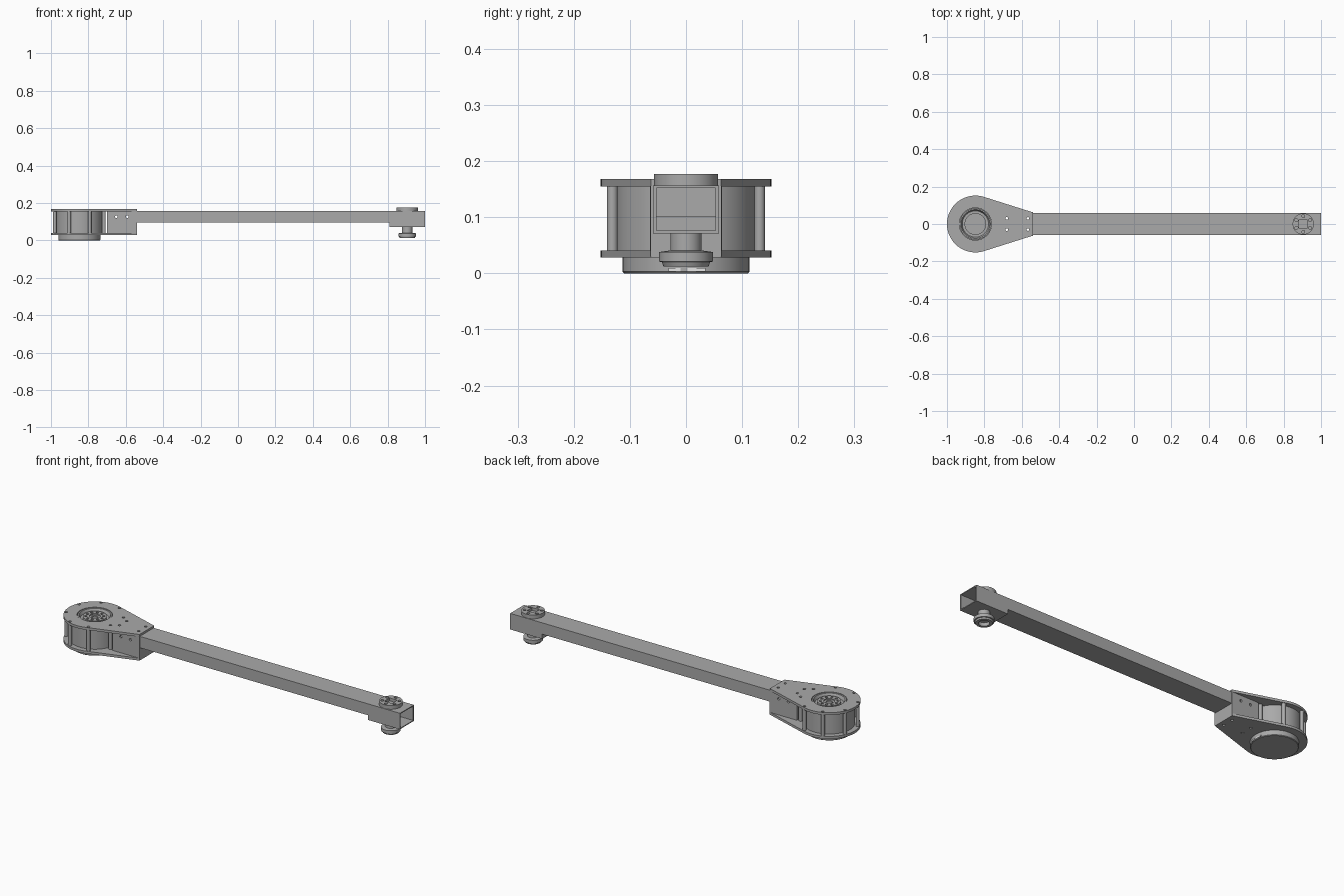
import bpy, bmesh
from math import pi, cos, sin, radians, atan2, acos, hypot

if "Cube" in bpy.data.objects:
    bpy.data.objects.remove(bpy.data.objects["Cube"], do_unlink=True)


def material(name, rgb):
    m = bpy.data.materials.new(name)
    m.use_nodes = True
    m.diffuse_color = (*rgb, 1)
    m.node_tree.nodes["Principled BSDF"].inputs["Base Color"].default_value = (*rgb, 1)
    return m


GREY = material("machined grey", (0.4, 0.4, 0.4))
WHITE = material("connector white", (0.95, 0.95, 0.95))
MOTOR_X, PIN_X = -0.848, 0.905


def finish(name, bm, mat=GREY):
    bmesh.ops.recalc_face_normals(bm, faces=bm.faces)
    me = bpy.data.meshes.new(name)
    bm.to_mesh(me)
    bm.free()
    ob = bpy.data.objects.new(name, me)
    bpy.context.collection.objects.link(ob)
    me.materials.append(mat)
    return ob


def box(name, x, y, z, mat=GREY):
    bm = bmesh.new()
    bmesh.ops.create_cube(bm, size=1)
    for v in bm.verts:
        v.co = [lo + (c + 0.5) * (hi - lo) for c, (lo, hi) in zip(v.co, (x, y, z))]
    return finish(name, bm, mat)


def lathe(name, cx, profile, cy=0, steps=64):
    bm = bmesh.new()
    vs = [bm.verts.new((cx + r, cy, z)) for r, z in profile]
    es = [bm.edges.new(p) for p in zip(vs, vs[1:])]
    bmesh.ops.spin(bm, geom=vs + es, cent=(cx, cy, 0), axis=(0, 0, 1),
                   angle=2 * pi, steps=steps, use_duplicate=False)
    bmesh.ops.remove_doubles(bm, verts=bm.verts, dist=1e-5)
    return finish(name, bm)


def rod(name, x, y, r, z0, z1, steps=16):
    return lathe(name, x, [(0, z0), (r, z0), (r, z1), (0, z1)], y, steps)


def cross_rod(x, z, r):
    ob = rod("cutter", 0, 0, r, -0.2, 0.2)
    for v in ob.data.vertices:
        a, b, c = v.co
        v.co = (x + a, c, z - b)
    return ob


def activate(ob):
    bpy.ops.object.select_all(action="DESELECT")
    ob.select_set(True)
    bpy.context.view_layer.objects.active = ob


def cut(ob, cutters):
    for c in cutters:
        c.hide_render = True
        mod = ob.modifiers.new("cut", "BOOLEAN")
        mod.operation, mod.solver, mod.object = "DIFFERENCE", "EXACT", c
        activate(ob)
        bpy.ops.object.modifier_apply(modifier=mod.name)
        bpy.data.objects.remove(c, do_unlink=True)


def ring(cx, r, n, start=0):
    return [(cx + r * cos(start + 2 * pi * i / n), r * sin(start + 2 * pi * i / n))
            for i in range(n)]


POSTS = ring(MOTOR_X, 0.142, 8, pi / 8)
CLAMP_HOLES = [(x, y) for x in (-0.68, -0.567) for y in (-0.03, 0.03)]


def clamp_cutters():
    return [rod("cutter", x, y, 0.007, -0.1, 0.3) for x, y in CLAMP_HOLES]


# Teardrop side plates: an arc joined by tangents to a narrow square end
def teardrop(name, z0, z1):
    R, dx, hw = 0.152, 0.308, 0.062
    a0 = atan2(hw, dx) + acos(R / hypot(dx, hw))
    bm = bmesh.new()
    pts = [(MOTOR_X + dx, hw)]
    for i in range(49):
        a = a0 + (2 * pi - 2 * a0) * i / 48
        pts.append((MOTOR_X + R * cos(a), R * sin(a)))
    pts.append((MOTOR_X + dx, -hw))
    f = bm.faces.new([bm.verts.new((x, y, z0)) for x, y in pts])
    up = bmesh.ops.extrude_face_region(bm, geom=[f])["geom"]
    bmesh.ops.translate(bm, vec=(0, 0, z1 - z0),
                        verts=[g for g in up if isinstance(g, bmesh.types.BMVert)])
    return finish(name, bm)


top_plate = teardrop("top_plate", 0.155, 0.168)
cut(top_plate, [rod("cutter", MOTOR_X, 0, 0.086, 0.1, 0.3, 64)] + clamp_cutters()
    + [rod("cutter", x, y, 0.007, 0.162, 0.3) for x, y in POSTS])
bottom_plate = teardrop("bottom_plate", 0.028, 0.041)
cut(bottom_plate, clamp_cutters())

# Motor with stepped output face, and the posts around it
motor = lathe("motor", MOTOR_X, [
    (0, 0.035), (0.125, 0.035), (0.125, 0.156), (0.084, 0.156), (0.084, 0.166),
    (0.077, 0.166), (0.070, 0.150), (0.058, 0.150), (0.058, 0.161),
    (0.027, 0.161), (0.027, 0.155), (0.016, 0.155), (0.016, 0.148), (0, 0.148)])
cut(motor, [rod("cutter", x, y, 0.007, 0.154, 0.2, 12) for x, y in ring(MOTOR_X, 0.043, 10)])
for i, (x, y) in enumerate(POSTS):
    rod(f"post_{i + 1}", x, y, 0.0095, 0.035, 0.158)

# Motor base cap with connectors on its inner side
lathe("motor_cap", MOTOR_X, [(0, 0), (0.110, 0), (0.113, 0.003), (0.113, 0.032), (0, 0.032)])
for side, y in (("right", (-0.031, -0.010)), ("left", (0.003, 0.035))):
    box(f"connector_{side}", (-0.743, -0.734), y, (0.003, 0.010), WHITE)

# Clamp block holding the arm
clamp = box("clamp_block", (-0.70, -0.54), (-0.063, 0.063), (0.030, 0.156))
cut(clamp, [box("cutter", (-0.69, -0.5), (-0.057, 0.057), (0.095, 0.155))] + clamp_cutters()
    + [cross_rod(x, 0.127, 0.007) for x in (-0.65, -0.593)])

# Hollow arm and its open end box
arm = box("arm_tube", (-0.69, 0.815), (-0.059, 0.059), (0.096, 0.157))
cut(arm, [box("cutter", (-0.8, 1.1), (-0.053, 0.053), (0.101, 0.152))] + clamp_cutters()
    + [cross_rod(x, 0.127, 0.007) for x in (-0.65, -0.593)])
end_box = box("end_box", (0.81, 1.0), (-0.059, 0.059), (0.071, 0.157))
cut(end_box, [box("cutter", (0.82, 1.1), (-0.053, 0.053), (0.076, 0.152)),
              box("cutter", (0.7, 0.9), (-0.053, 0.053), (0.101, 0.152))])

# Round fittings above and below the end box
cap = rod("top_fitting", PIN_X, 0, 0.057, 0.155, 0.177, 48)
cut(cap, [box("cutter", (PIN_X - 0.022, PIN_X + 0.022), (-0.022, 0.022), (0.162, 0.3))]
    + [rod("cutter", x, y, 0.008, 0.165, 0.3) for x, y in ring(PIN_X, 0.042, 6, pi / 6)])
lathe("bottom_fitting", PIN_X, [
    (0, 0.030), (0.026, 0.030), (0.026, 0.012), (0.040, 0.012), (0.043, 0.020),
    (0.048, 0.021), (0.048, 0.038), (0.028, 0.041), (0.028, 0.072), (0, 0.072)], steps=48)

for ob in bpy.context.scene.objects:
    if ob.type == "MESH":
        activate(ob)
        bpy.ops.object.shade_smooth_by_angle(angle=radians(30))
